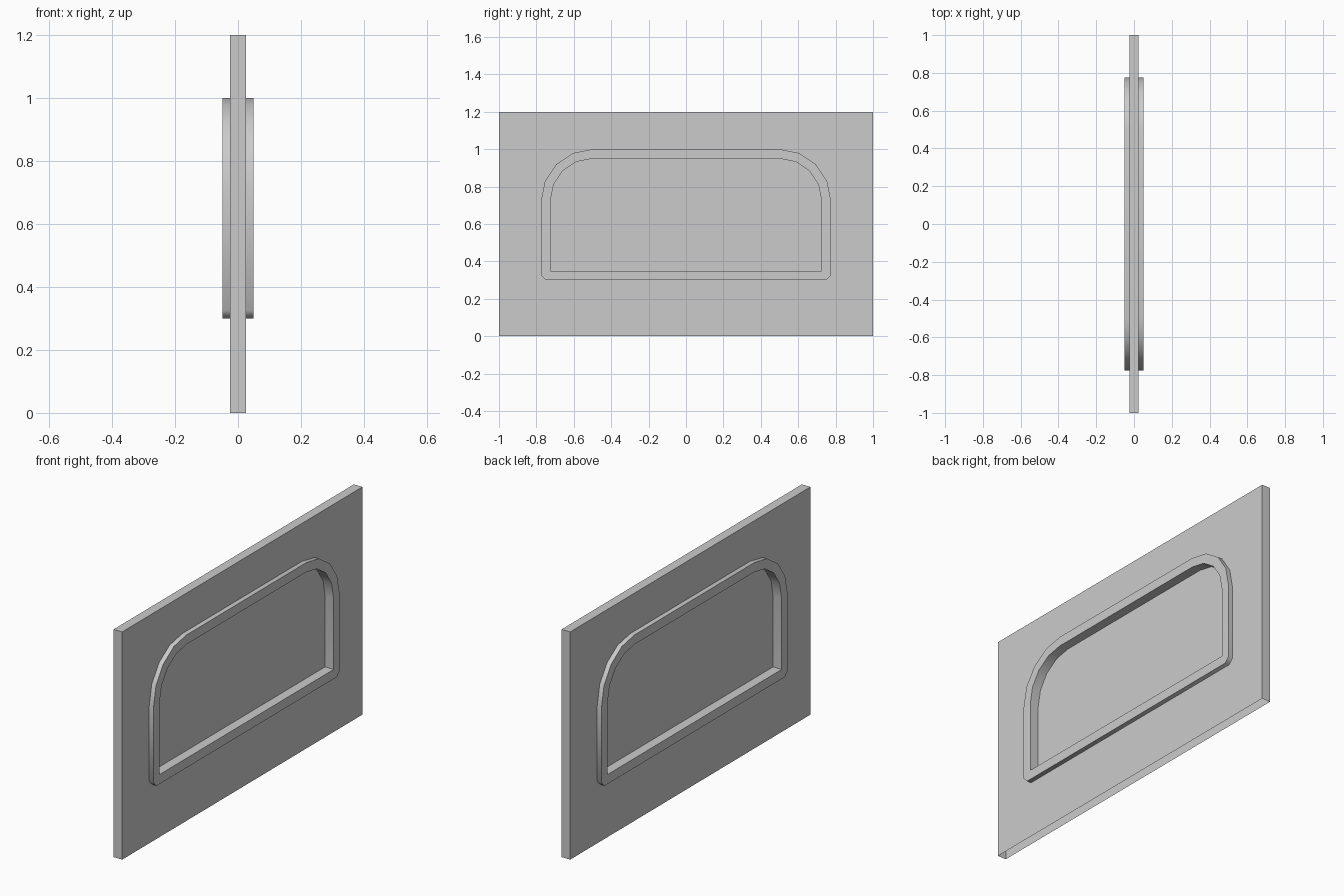
import bpy, bmesh, math

if "Cube" in bpy.data.objects:
    bpy.data.objects.remove(bpy.data.objects["Cube"])

PANEL_X, FRAME_X = 0.025, 0.05


def outline(r, side, bottom, chamfer):
    """Window outline in (y, z): rounded top corners, optional chamfer below."""
    half = [(side - chamfer, bottom)]
    if chamfer:
        half.append((side, bottom + chamfer))
    for i in range(5):
        a = math.radians(22.5 * i)
        half.append((0.5 + r * math.cos(a), 0.725 + r * math.sin(a)))
    return half + [(-y, z) for y, z in reversed(half)]


def ring(bm, pts, x):
    return [bm.verts.new((x, y, z)) for y, z in pts]


def loop_edges(bm, vs):
    return [bm.edges.new((vs[i - 1], vs[i])) for i in range(len(vs))]


def walls(bm, a, b, skip=()):
    for i in range(len(a)):
        if i not in skip:
            j = (i + 1) % len(a)
            bm.faces.new((a[i], a[j], b[j], b[i]))


def finish(bm, name):
    bmesh.ops.recalc_face_normals(bm, faces=bm.faces)
    me = bpy.data.meshes.new(name)
    bm.to_mesh(me)
    bm.free()
    ob = bpy.data.objects.new(name, me)
    bpy.context.collection.objects.link(ob)
    return ob


outer = outline(0.275, 0.775, 0.30, 0.025)
inner = outline(0.225, 0.725, 0.35, 0)

# Hollow wall panel, open underneath, with the window opening in both skins
bm = bmesh.new()
rect = [(-1, 0), (1, 0), (1, 1.2), (-1, 1.2)]
rims = []
for x in (-PANEL_X, PANEL_X):
    rim = ring(bm, rect, x)
    hole = ring(bm, outer, x)
    edges = loop_edges(bm, rim) + loop_edges(bm, hole)
    bmesh.ops.triangle_fill(bm, edges=edges, use_beauty=True, normal=(1, 0, 0))
    rims.append(rim)
walls(bm, *rims, skip=(0,))
bmesh.ops.dissolve_limit(bm, angle_limit=0.01, verts=bm.verts, edges=bm.edges)
finish(bm, "wall_panel")

# Window frame standing proud on both sides
bm = bmesh.new()
o = [ring(bm, outer, x) for x in (-FRAME_X, FRAME_X)]
n = [ring(bm, inner, x) for x in (-FRAME_X, FRAME_X)]
walls(bm, *o)
walls(bm, *n)
for vo, vi in zip(o, n):
    # the chamfer's two outer points share one inner corner
    match = [vi[0]] + vi[:6] + vi[6:] + [vi[-1]]
    for i in range(len(vo)):
        j = (i + 1) % len(vo)
        quad = [vo[i], vo[j], match[j], match[i]]
        bm.faces.new(list(dict.fromkeys(quad)))
frame = finish(bm, "window_frame")
bpy.context.view_layer.objects.active = frame
frame.select_set(True)
bpy.ops.object.shade_smooth_by_angle(angle=math.radians(50))

# Single-sheet pane in the middle of the frame
bm = bmesh.new()
bm.faces.new(ring(bm, inner, 0))
finish(bm, "window_pane")
